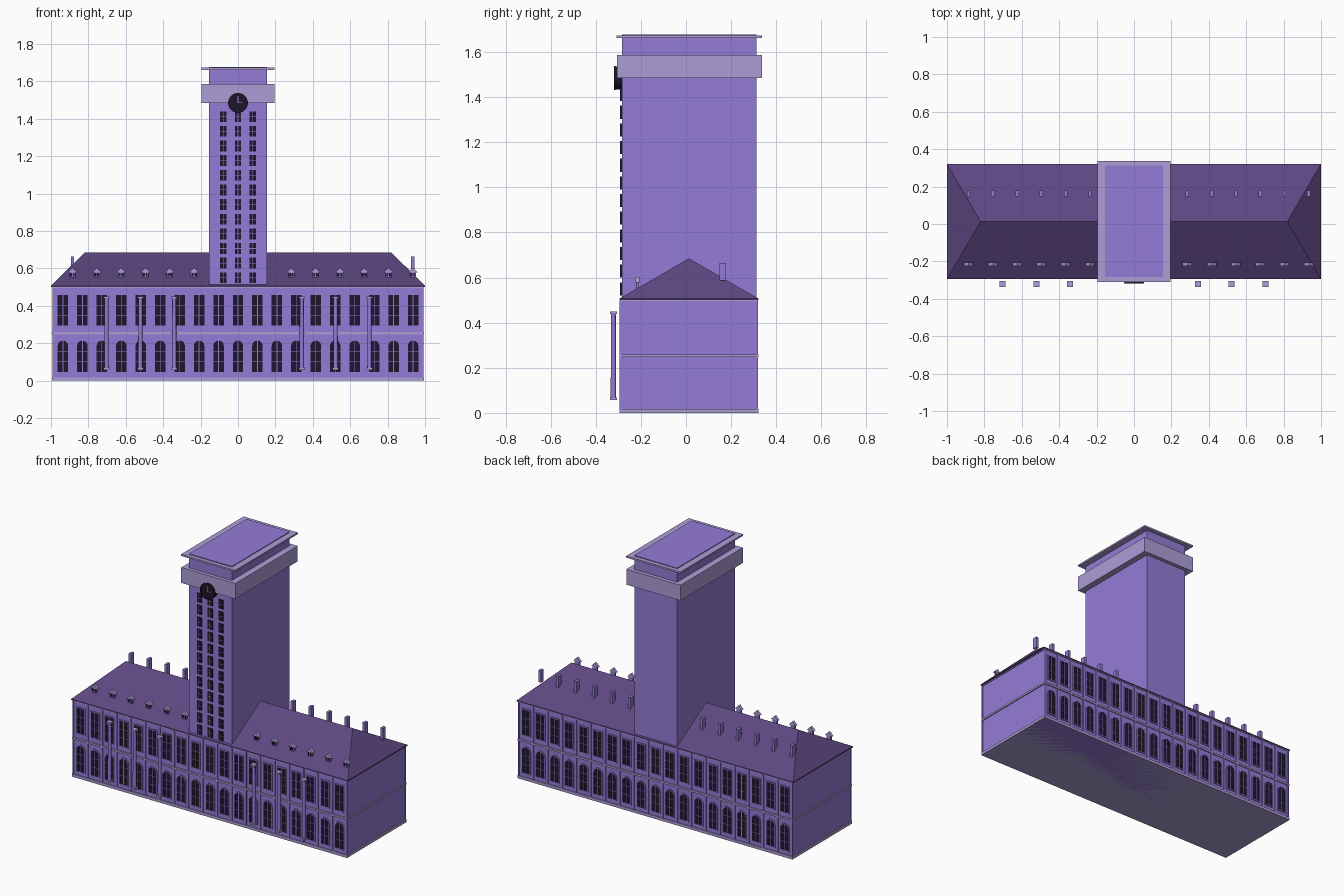
import bpy, bmesh, math

if "Cube" in bpy.data.objects:
    bpy.data.objects.remove(bpy.data.objects["Cube"])

YC = 0.013            # ridge line / middle of the building depth
BAY = 0.104           # facade bay width
FRONT = -0.288        # wall plane of the long front


def material(name, rgb):
    m = bpy.data.materials.new(name)
    m.diffuse_color = (*rgb, 1)
    m.use_nodes = True
    m.node_tree.nodes["Principled BSDF"].inputs["Base Color"].default_value = m.diffuse_color
    return m


WALL = material("wall_purple", (0.30, 0.20, 0.68))
TRIM = material("pale_trim", (0.42, 0.34, 0.68))
ROOF = material("roof_plum", (0.11, 0.062, 0.22))
DARK = material("dark_glass", (0.012, 0.008, 0.025))


class Part:
    """Collects simple solids into one named object."""
    def __init__(self, name, mat):
        self.name, self.mat, self.bm = name, mat, bmesh.new()

    def loft(self, a, b):
        va = [self.bm.verts.new(p) for p in a]
        vb = [self.bm.verts.new(p) for p in b]
        n = len(va)
        self.bm.faces.new(va)
        self.bm.faces.new(vb[::-1])
        for i in range(n):
            j = (i + 1) % n
            self.bm.faces.new((va[i], vb[i], vb[j], va[j]))

    def box(self, x0, x1, y0, y1, z0, z1):
        ring = [(x0, y0), (x1, y0), (x1, y1), (x0, y1)]
        self.loft([(x, y, z0) for x, y in ring], [(x, y, z1) for x, y in ring])

    def plate(self, xz, y0, y1):
        self.loft([(x, y0, z) for x, z in xz], [(x, y1, z) for x, z in xz])

    def frame(self, outer, inner, y0, y1):
        n = len(outer)
        for i in range(n):
            j = (i + 1) % n
            self.plate([outer[i], outer[j], inner[j], inner[i]], y0, y1)

    def mirror_y(self):
        geo = bmesh.ops.duplicate(self.bm, geom=self.bm.verts[:] + self.bm.edges[:] + self.bm.faces[:])
        for v in geo["geom"]:
            if isinstance(v, bmesh.types.BMVert):
                v.co.y = 2 * YC - v.co.y

    def finish(self, smooth=False):
        bmesh.ops.recalc_face_normals(self.bm, faces=self.bm.faces[:])
        me = bpy.data.meshes.new(self.name)
        self.bm.to_mesh(me)
        self.bm.free()
        me.materials.append(self.mat)
        ob = bpy.data.objects.new(self.name, me)
        bpy.context.collection.objects.link(ob)
        if smooth:
            bpy.context.view_layer.objects.active = ob
            ob.select_set(True)
            bpy.ops.object.shade_smooth_by_angle()
            ob.select_set(False)


def outline(cx, w, z0, z1, arched):
    h = w / 2
    if not arched:
        return [(cx - h, z0), (cx + h, z0), (cx + h, z1), (cx - h, z1)]
    arc = [(cx + h * math.cos(math.pi * i / 10), z1 - h + h * math.sin(math.pi * i / 10)) for i in range(11)]
    return [(cx - h, z0), (cx + h, z0)] + arc


def circle(cx, cz, r, n):
    return [(cx + r * math.cos(2 * math.pi * i / n), cz + r * math.sin(2 * math.pi * i / n)) for i in range(n)]


# Main block
body = Part("main_block", WALL)
body.box(-0.988, 0.988, FRONT, 2 * YC - FRONT, 0, 0.503)
body.finish()

# Plinth, belt course and eaves trim
trim = Part("trim_courses", TRIM)
for z0, z1, e in ((0, 0.018, 0.007), (0.247, 0.259, 0.007), (0.495, 0.505, 0.005)):
    trim.box(-0.988 - e, 0.988 + e, FRONT - e, 2 * YC - FRONT + e, z0, z1)
trim.finish()

# Hipped roof
roof = Part("hip_roof", ROOF)
ring = [(-1, -0.295), (1, -0.295), (1, 0.321), (-1, 0.321)]
roof.box(-1, 1, -0.295, 0.321, 0.5, 0.507)
base = [roof.bm.verts.new((x, y, 0.507)) for x, y in ring]
left, right = (roof.bm.verts.new((x, YC, 0.685)) for x in (-0.82, 0.82))
for f in ((base[0], base[1], right, left), (base[1], base[2], right),
          (base[2], base[3], left, right), (base[3], base[0], left), base[::-1]):
    roof.bm.faces.new(f)
roof.finish()

# Facade windows and pilasters, front and back
glass, bars = Part("facade_glass", DARK), Part("facade_bars", WALL)
frames, pilasters = Part("facade_frames", WALL), Part("pilasters", WALL)
for i in range(-9, 10):
    cx = i * BAY
    for z0, z1, arched in ((0.046, 0.214, True), (0.294, 0.458, False)):
        inner = outline(cx, 0.056, z0, z1, arched)
        outer = outline(cx, 0.068, z0 - 0.006, z1 + 0.006, arched)
        glass.plate(inner, FRONT - 0.002, FRONT + 0.004)
        frames.frame(outer, inner, FRONT - 0.005, FRONT + 0.004)
        bars.box(cx - 0.002, cx + 0.002, FRONT - 0.004, FRONT, z0, z1)
        for t in (0.33, 0.66):
            z = z0 + t * (z1 - z0)
            bars.box(cx - 0.028, cx + 0.028, FRONT - 0.004, FRONT, z - 0.0015, z + 0.0015)
for i in range(20):
    x = (i - 9.5) * BAY
    for z0, z1 in ((0.018, 0.247), (0.259, 0.496)):
        pilasters.box(x - 0.005, x + 0.005, FRONT - 0.006, FRONT + 0.002, z0, z1)
for p in (glass, bars, frames, pilasters):
    p.mirror_y()
    p.finish()

# Free-standing columns with square base and cap
shafts, blocks = Part("column_shafts", WALL), Part("column_blocks", TRIM)
for x in (-0.703, -0.522, -0.341, 0.341, 0.522, 0.703):
    lo = [(px, py - 0.322, 0.068) for px, py in circle(x, 0, 0.012, 16)]
    hi = [(px, py - 0.322, 0.44) for px, py in circle(x, 0, 0.0105, 16)]
    shafts.loft(lo, hi)
    for z0, z1 in ((0.058, 0.069), (0.438, 0.45)):
        blocks.box(x - 0.016, x + 0.016, -0.338, -0.306, z0, z1)
shafts.finish(True)
blocks.finish()

# Dormers on the front slope, chimneys on the back slope
dormers, gables = Part("dormers", WALL), Part("dormer_gables", TRIM)
panes, chimneys = Part("dormer_panes", DARK), Part("chimneys", WALL)
for i in [*range(6), *range(9, 15)]:
    x = -0.885 + 0.13 * i
    dormers.box(x - 0.016, x + 0.016, -0.22, -0.208, 0.545, 0.58)
    gables.plate([(x - 0.025, 0.578), (x + 0.025, 0.578), (x, 0.603)], -0.224, -0.206)
    for s in (-1, 1):
        panes.box(x + s * 0.007 - 0.005, x + s * 0.007 + 0.005, -0.222, -0.219, 0.556, 0.576)
    chimneys.box(x - 0.009, x + 0.009, 0.148, 0.178, 0.588, 0.664)
for p in (dormers, gables, panes, chimneys):
    p.finish()

# Tower shaft with overhanging band and top slab
tower = Part("tower", WALL)
tower.box(-0.155, 0.155, -0.284, 0.312, 0.48, 1.678)
tower.finish()
caps = Part("tower_band_and_slab", TRIM)
caps.box(-0.196, 0.196, -0.307, 0.337, 1.485, 1.586)
caps.box(-0.196, 0.196, -0.309, 0.338, 1.662, 1.673)
caps.finish()

# Tower window grid on the front face
t_glass, t_bars = Part("tower_glass", DARK), Part("tower_window_bars", WALL)
for row in range(12):
    z = 0.55 + row * 0.0783
    for x in (-0.078, 0, 0.078):
        t_glass.box(x - 0.017, x + 0.017, -0.29, -0.282, z - 0.029, z + 0.029)
        t_bars.box(x - 0.0015, x + 0.0015, -0.292, -0.288, z - 0.029, z + 0.029)
        t_bars.box(x - 0.017, x + 0.017, -0.292, -0.288, z - 0.0015, z + 0.0015)
t_glass.finish()
t_bars.finish()

# Clock face, rim and hands
CZ = 1.485
face = Part("clock_face", DARK)
face.plate(circle(0, CZ, 0.051, 32), -0.316, -0.283)
face.finish(True)
rim = Part("clock_rim", DARK)
rim.frame(circle(0, CZ, 0.053, 32), circle(0, CZ, 0.048, 32), -0.319, -0.312)
rim.finish()
hands = Part("clock_hands", TRIM)
hands.box(-0.0015, 0.0015, -0.319, -0.315, CZ, CZ + 0.038)
hands.box(0, 0.026, -0.319, -0.315, CZ - 0.0015, CZ + 0.0015)
hands.finish()
